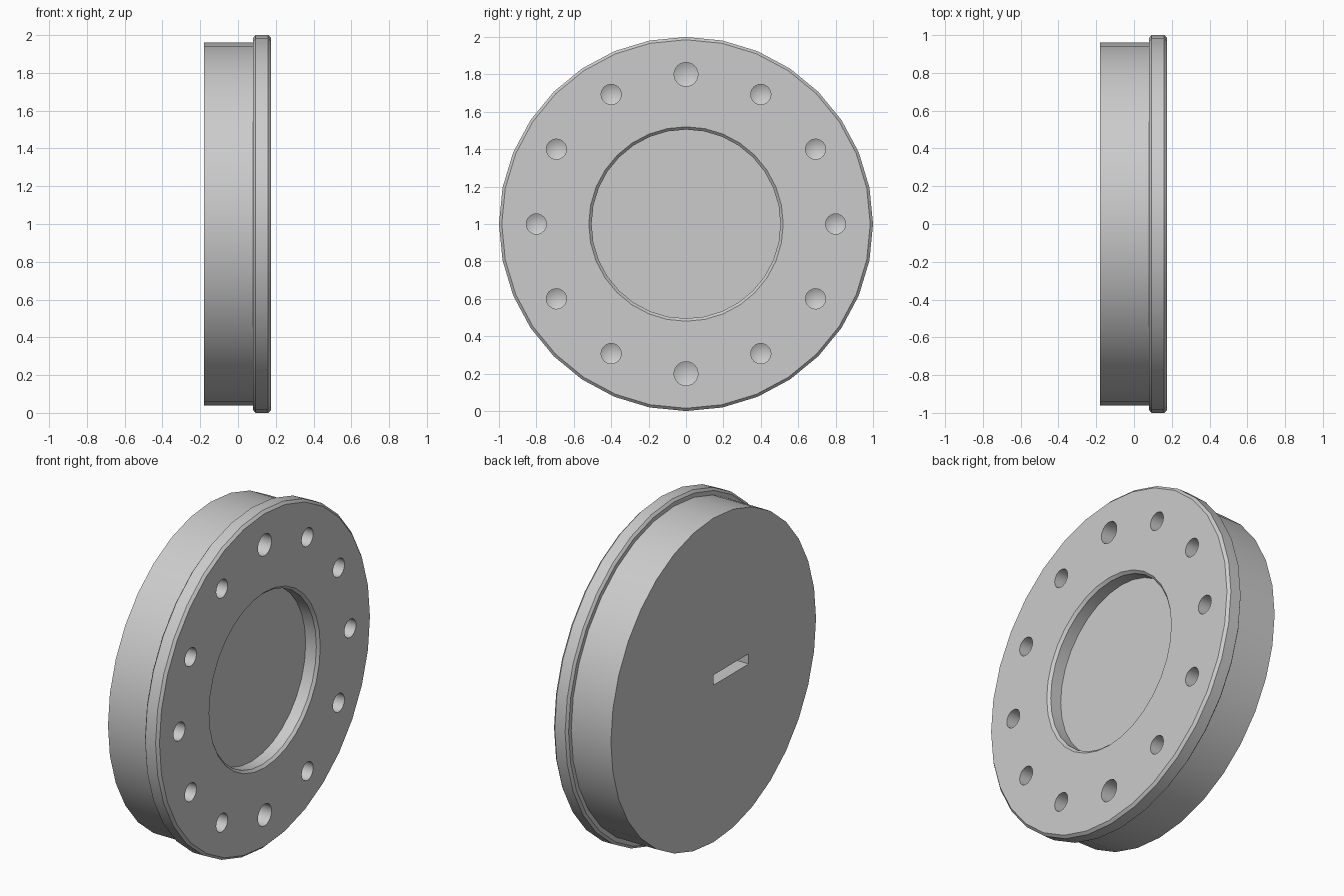
import bpy, bmesh, math

cube = bpy.data.objects.get("Cube")
if cube:
    bpy.data.objects.remove(cube, do_unlink=True)

grey = bpy.data.materials.new("plain grey")
grey.use_nodes = True
colour = (0.6, 0.6, 0.6, 1)
grey.diffuse_color = colour
grey.node_tree.nodes["Principled BSDF"].inputs["Base Color"].default_value = colour


def lathe(bm, profile, sides, y=0.0, z=1.0):
    """Turn (x, radius) points around an axis parallel to x; ends are closed."""
    rings = []
    for x, r in profile:
        if r == 0:
            rings.append([bm.verts.new((x, y, z))] * sides)
        else:
            turns = [math.tau * i / sides for i in range(sides)]
            rings.append([bm.verts.new((x, y + r * math.cos(a), z + r * math.sin(a)))
                          for a in turns])
    # flat end caps
    for ring in (rings[0], rings[-1]):
        if ring[0] is not ring[1]:
            bm.faces.new(ring)
    for low, high in zip(rings, rings[1:]):
        for i in range(sides):
            j = (i + 1) % sides
            corners = list(dict.fromkeys((low[i], low[j], high[j], high[i])))
            bm.faces.new(corners)


def make_object(name, bm):
    bmesh.ops.recalc_face_normals(bm, faces=bm.faces)
    mesh = bpy.data.meshes.new(name)
    bm.to_mesh(mesh)
    bm.free()
    mesh.materials.append(grey)
    obj = bpy.data.objects.new(name, mesh)
    bpy.context.collection.objects.link(obj)
    return obj


# Plug body, chamfered flange and central recess in one turned profile
FACE = 0.175
bm = bmesh.new()
lathe(bm, [(-0.18, 0.96), (0.08, 0.96), (0.08, 0.985), (0.092, 1.0),
           (0.16, 1.0), (FACE, 0.985), (FACE, 0.52), (0.16, 0.505),
           (0.09, 0.505)], 32)
disc = make_object("flanged_disc", bm)

# Ring of drilled holes with conical bottoms, larger at top and bottom
bm = bmesh.new()
for i in range(12):
    a = math.tau * i / 12
    r = 0.064 if i in (3, 9) else 0.054
    lathe(bm, [(FACE + 0.05, r), (0.07, r), (0.04, 0)], 24,
          0.8 * math.cos(a), 1 + 0.8 * math.sin(a))

# Slot in the back face, running from the centre to one side
slot = bmesh.ops.create_cube(bm, size=1)["verts"]
bmesh.ops.scale(bm, vec=(0.2, 0.33, 0.06), verts=slot)
bmesh.ops.translate(bm, vec=(-0.18, -0.165, 1), verts=slot)
cutter = make_object("hole_cutter", bm)
cutter.hide_render = True

# Cut, then drop the cutter
cut = disc.modifiers.new("holes", "BOOLEAN")
cut.operation = "DIFFERENCE"
cut.solver = "EXACT"
cut.object = cutter
bpy.context.view_layer.objects.active = disc
disc.select_set(True)
bpy.ops.object.modifier_apply(modifier=cut.name)
bpy.data.objects.remove(cutter, do_unlink=True)
bpy.ops.object.shade_smooth_by_angle(angle=math.radians(30))
